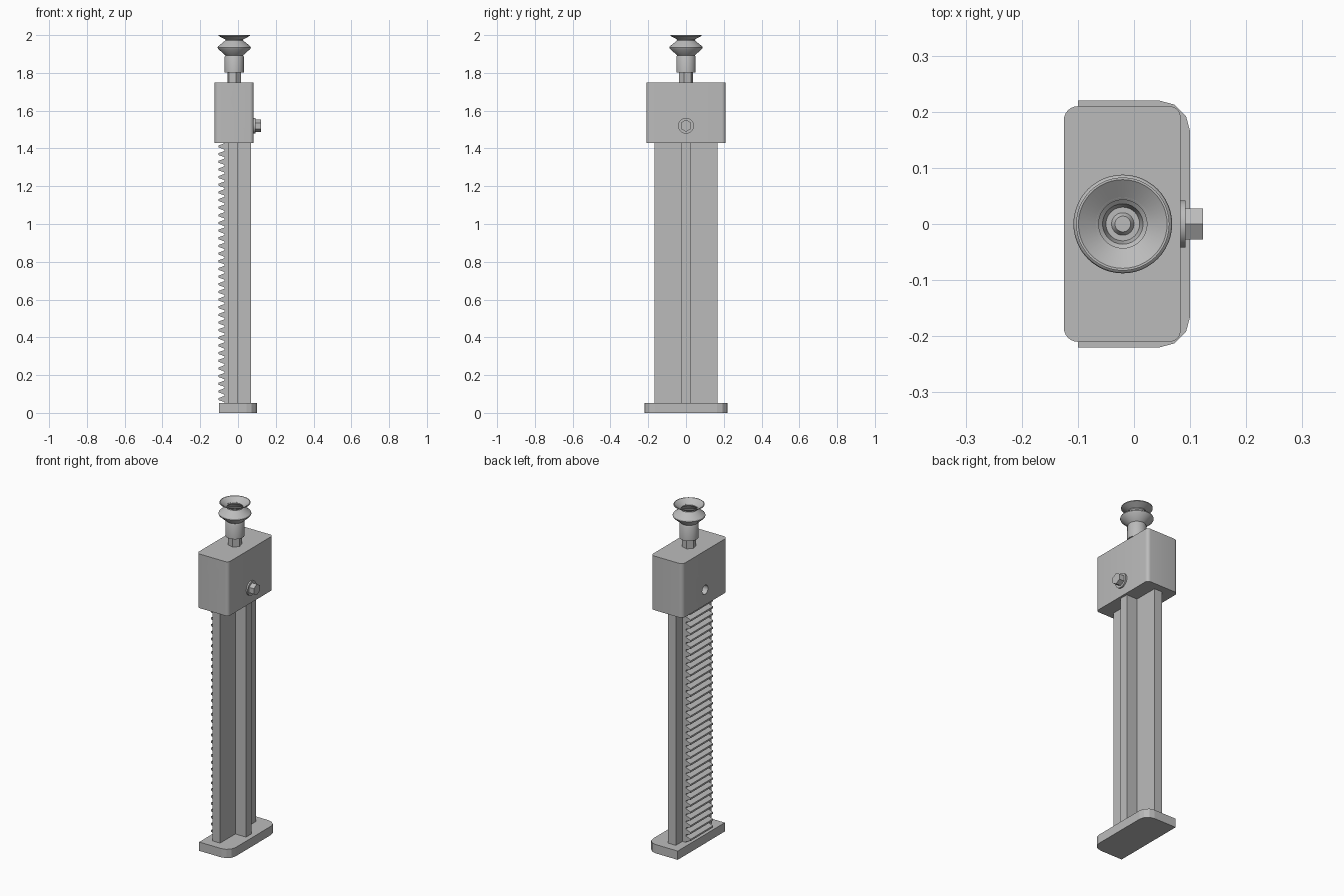
import bpy, bmesh, math
from mathutils import Matrix, Vector

if "Cube" in bpy.data.objects:
    bpy.data.objects.remove(bpy.data.objects["Cube"], do_unlink=True)

metal = bpy.data.materials.new("plain grey")
metal.use_nodes = True
grey = (0.5, 0.5, 0.5, 1)
metal.diffuse_color = grey
metal.node_tree.nodes["Principled BSDF"].inputs["Base Color"].default_value = grey


def finish(name, bm, smooth=False):
    bmesh.ops.recalc_face_normals(bm, faces=bm.faces)
    mesh = bpy.data.meshes.new(name)
    bm.to_mesh(mesh)
    bm.free()
    obj = bpy.data.objects.new(name, mesh)
    bpy.context.collection.objects.link(obj)
    mesh.materials.append(metal)
    if smooth:
        smooth_shade(obj)
    return obj


def smooth_shade(obj):
    bpy.ops.object.select_all(action="DESELECT")
    obj.select_set(True)
    bpy.context.view_layer.objects.active = obj
    bpy.ops.object.shade_smooth_by_angle(angle=math.radians(30))


def prism(name, outline, start, offset, smooth=False):
    """Extrude a closed outline of points along an offset."""
    bm = bmesh.new()
    face = bm.faces.new([bm.verts.new(Vector(p) + Vector(start)) for p in outline])
    made = bmesh.ops.extrude_face_region(bm, geom=[face])["geom"]
    bmesh.ops.translate(bm, vec=offset,
                        verts=[v for v in made if isinstance(v, bmesh.types.BMVert)])
    return finish(name, bm, smooth)


def slab(name, x0, x1, half_y, z0, z1, left_radius, right_radius, steps, smooth):
    """Plate whose upright corners may be rounded differently on each side."""
    outline = []
    corners = [(x1, half_y, 1, 1, right_radius, 0), (x0, half_y, -1, 1, left_radius, 90),
               (x0, -half_y, -1, -1, left_radius, 180), (x1, -half_y, 1, -1, right_radius, 270)]
    for x, y, sx, sy, r, first in corners:
        for i in range(steps + 1 if r else 1):
            a = math.radians(first + 90 * i / steps)
            outline.append((x - sx * r + r * math.cos(a), y - sy * r + r * math.sin(a), 0)
                           if r else (x, y, 0))
    return prism(name, outline, (0, 0, z0), (0, 0, z1 - z0), smooth)


def rod(name, radius, length, centre, axis, sides, smooth=False, turn=0):
    """Cylinder or hexagon centred on a point and lying along an axis."""
    bm = bmesh.new()
    bmesh.ops.create_cone(bm, cap_ends=True, segments=sides, radius1=radius,
                          radius2=radius, depth=length)
    spin = Vector(axis).to_track_quat("Z", "Y").to_matrix().to_4x4()
    bm.transform(Matrix.Translation(centre) @ spin @ Matrix.Rotation(turn, 4, "Z"))
    return finish(name, bm, smooth)


def lathe(name, profile, x, sides=48):
    bm = bmesh.new()
    verts = [bm.verts.new((r, 0, z)) for r, z in profile]
    edges = [bm.edges.new(pair) for pair in zip(verts, verts[1:])]
    bmesh.ops.spin(bm, geom=verts + edges, axis=(0, 0, 1), cent=(0, 0, 0),
                   angle=math.tau, steps=sides)
    bmesh.ops.remove_doubles(bm, verts=bm.verts, dist=0.0001)
    bmesh.ops.translate(bm, verts=bm.verts, vec=(x, 0, 0))
    return finish(name, bm, True)


# Foot plate, rounded on one long side only
slab("foot_plate", -0.1, 0.1, 0.22, 0, 0.052, 0, 0.055, 3, False)

# T-shaped column
flange, web = 0.167, 0.025
tee = [(-0.05, -flange, 0), (0, -flange, 0), (0, -web, 0), (0.07, -web, 0),
       (0.07, web, 0), (0, web, 0), (0, flange, 0), (-0.05, flange, 0)]
prism("tee_column", tee, (0, 0, 0.05), (0, 0, 1.4))

# Toothed rack on the column's back
teeth, bottom, top = 34, 0.052, 1.43
pitch = (top - bottom) / teeth
rack = [(-0.05, 0, bottom)]
for i in range(teeth):
    for fraction, x in ((0, -0.072), (0.12, -0.072), (0.4, -0.103), (0.65, -0.103), (0.93, -0.072)):
        rack.append((x, 0, bottom + pitch * (i + fraction)))
rack += [(-0.072, 0, top), (-0.05, 0, top)]
prism("gear_rack", rack, (0, -0.105, 0), (0, 0.21, 0))

# Head block with a front hole and a rear hole
axis_x, bolt_z = -0.02, 1.52
block = slab("head_block", -0.125, 0.083, 0.21, 1.43, 1.75, 0.025, 0.02, 6, False)
cutters = [rod("front_hole_cutter", 0.019, 0.16, (axis_x, -0.21, 1.657), (0, 1, 0), 24),
           rod("rear_hole_cutter", 0.027, 0.16, (-0.125, 0, bolt_z), (1, 0, 0), 24)]
bpy.context.view_layer.objects.active = block
for cutter in cutters:
    cutter.hide_render = True
    cut = block.modifiers.new("hole", "BOOLEAN")
    cut.operation, cut.solver, cut.object = "DIFFERENCE", "EXACT", cutter
    bpy.ops.object.modifier_apply(modifier=cut.name)
for cutter in cutters:
    bpy.data.objects.remove(cutter, do_unlink=True)
smooth_shade(block)

# Side bolt with its washer
rod("bolt_washer", 0.042, 0.009, (0.0875, 0, bolt_z), (1, 0, 0), 32, True)
rod("bolt_head", 0.032, 0.031, (0.1075, 0, bolt_z), (1, 0, 0), 6)

# Hexagonal fitting under the suction cup
rod("hex_fitting", 0.038, 0.056, (axis_x, 0, 1.777), (0, 0, 1), 6, turn=math.radians(15))

# Bellows suction cup: outside going up, then the inside going down
cup = [(0, 1.803), (0.051, 1.803), (0.051, 1.885), (0.047, 1.893), (0.086, 1.928),
       (0.088, 1.934), (0.086, 1.94), (0.047, 1.972), (0.047, 1.977), (0.083, 1.996),
       (0.083, 2.0), (0.079, 2.0), (0.043, 1.974), (0.043, 1.969), (0.078, 1.936),
       (0.078, 1.931), (0.036, 1.896), (0.03, 1.87), (0.02, 1.87), (0.014, 1.88), (0, 1.88)]
lathe("suction_cup", cup, axis_x)
